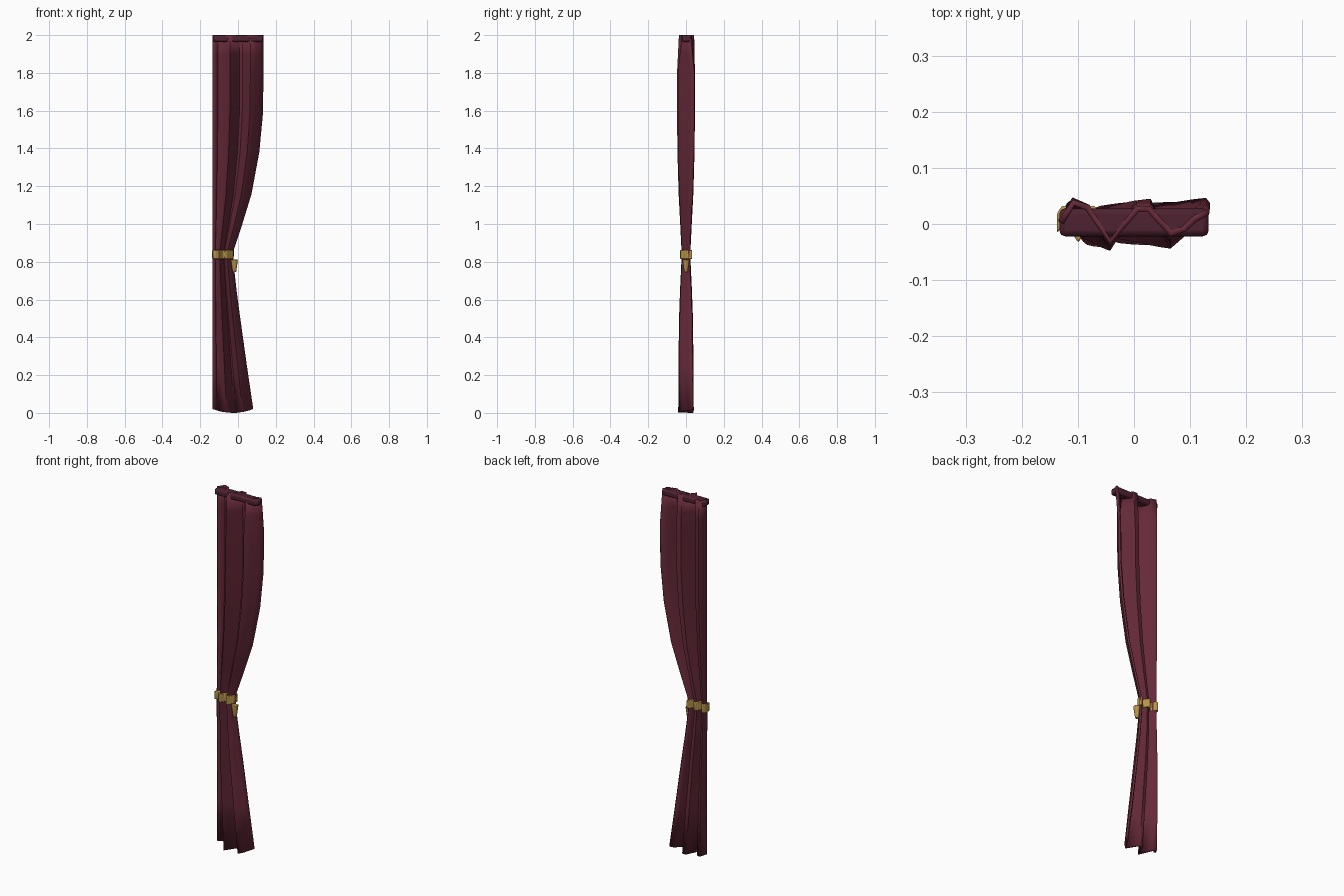
import bpy, bmesh, math

if "Cube" in bpy.data.objects:
    bpy.data.objects.remove(bpy.data.objects["Cube"])


def material(name, rgb):
    m = bpy.data.materials.new(name)
    m.diffuse_color = (*rgb, 1)
    m.use_nodes = True
    m.node_tree.nodes["Principled BSDF"].inputs["Base Color"].default_value = m.diffuse_color
    return m


CLOTH = material("burgundy_cloth", (0.13, 0.022, 0.04))
DARK = material("dark_header", (0.075, 0.016, 0.03))
GOLD = material("gold", (0.48, 0.29, 0.07))


def finish(name, bm, mat, thickness=0, bevel=0, angle=40):
    bmesh.ops.recalc_face_normals(bm, faces=bm.faces)
    me = bpy.data.meshes.new(name)
    bm.to_mesh(me)
    bm.free()
    ob = bpy.data.objects.new(name, me)
    bpy.context.collection.objects.link(ob)
    me.materials.append(mat)
    if thickness:
        s = ob.modifiers.new("thickness", 'SOLIDIFY')
        s.thickness, s.offset = thickness, 0
    if bevel:
        b = ob.modifiers.new("bevel", 'BEVEL')
        b.width, b.segments = bevel, 2
    bpy.ops.object.select_all(action='DESELECT')
    ob.select_set(True)
    bpy.context.view_layer.objects.active = ob
    bpy.ops.object.shade_smooth_by_angle(angle=math.radians(angle))
    return ob


# Pleat profile: position across the cloth, depth at the top, full depth below
PLEATS = [(0, .003, .005), (.085, .038, .042), (.18, .03, .03), (.335, -.032, -.042),
          (.52, .027, .037), (.6, .027, .04), (.75, -.017, -.038), (.84, -.009, -.015),
          (.91, .009, .022), (1, .021, .042)]
LEFT = -0.13
# Rows: height, right edge, pleat depth, share of the top profile
ROWS = [(2.0, .131, 1, 1), (1.9, .132, 1, .5), (1.8, .132, 1, 0), (1.58, .128, 1, 0),
        (1.38, .109, .95, 0), (1.16, .068, .8, 0), (1.0, .019, .6, 0), (.87, -.024, .45, 0),
        (.80, -.028, .45, 0), (.65, -.012, .62, 0), (.5, .008, .75, 0), (.25, .043, .82, 0),
        (.0, .077, .85, 0)]

# Gathered cloth
bm = bmesh.new()
grid = []
for z, right, depth, top in ROWS:
    row = []
    for u, a, b in PLEATS:
        hem = .02 * (2 * u - 1) ** 2 if z == 0 else 0
        row.append(bm.verts.new((LEFT + u * (right - LEFT), depth * (a * top + b * (1 - top)), z + hem)))
    grid.append(row)
for r0, r1 in zip(grid, grid[1:]):
    for i in range(len(PLEATS) - 1):
        bm.faces.new((r0[i], r0[i + 1], r1[i + 1], r1[i]))
finish("curtain_cloth", bm, CLOTH, thickness=.011)

# Header bar along the top
bm = bmesh.new()
bmesh.ops.create_cube(bm, size=1)
for v in bm.verts:
    v.co.x *= .266
    v.co.y = v.co.y * .05 + .003
    v.co.z = v.co.z * .034 + 1.981
finish("header_bar", bm, DARK, bevel=.01)

# Tie band hugging the gathered pleats
bm = bmesh.new()
x0, x1, half = -.137, -.025, .018
line = [(x0 + u * (x1 - x0), .36 * b) for u, a, b in PLEATS]
outline = [(x, y - half) for x, y in line] + [(x, y + half) for x, y in reversed(line)]
base = bm.faces.new([bm.verts.new((x, y, .815)) for x, y in outline])
ext = bmesh.ops.extrude_face_region(bm, geom=[base])
for v in ext["geom"]:
    if isinstance(v, bmesh.types.BMVert):
        v.co.z = .862
finish("tie_band", bm, GOLD, bevel=.003, angle=30)

# Tassel hanging from the band
bm = bmesh.new()
bmesh.ops.create_cone(bm, cap_ends=True, segments=8, radius1=.010, radius2=.019, depth=.066)
bmesh.ops.translate(bm, verts=bm.verts, vec=(-.019, 0, .778))
finish("tassel", bm, GOLD, bevel=.003)
